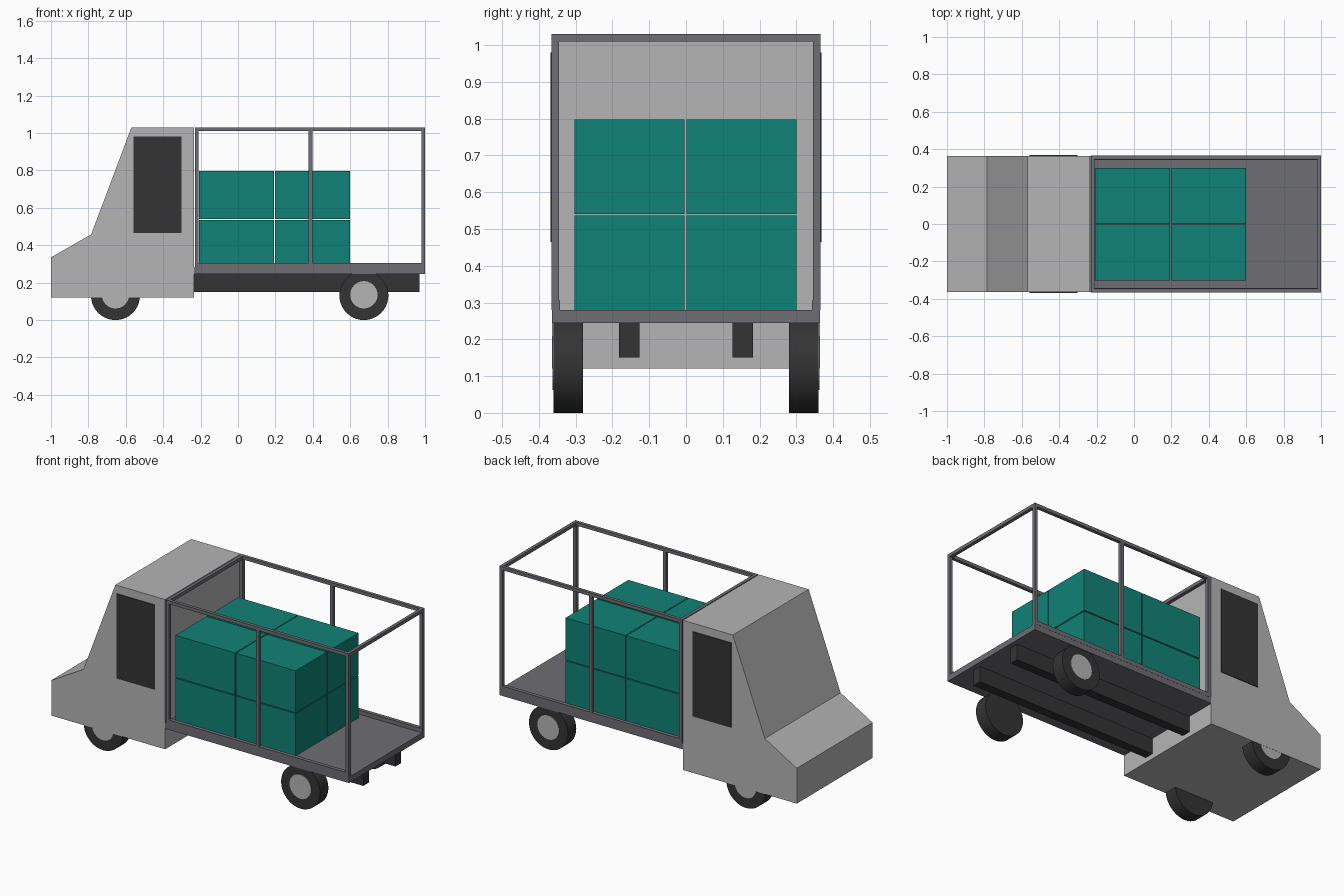
import bpy, bmesh, math
from mathutils import Matrix

if "Cube" in bpy.data.objects:
    bpy.data.objects.remove(bpy.data.objects["Cube"])


def material(name, rgb):
    m = bpy.data.materials.new(name)
    m.diffuse_color = (*rgb, 1)
    m.use_nodes = True
    m.node_tree.nodes["Principled BSDF"].inputs["Base Color"].default_value = m.diffuse_color
    return m


LIGHT = material("light grey", (0.46, 0.46, 0.465))
FRAME = material("steel grey", (0.155, 0.155, 0.175))
DARK = material("dark rubber", (0.034, 0.034, 0.034))
TEAL = material("teal", (0.005, 0.225, 0.18))


def finish(name, bm, mat):
    bmesh.ops.recalc_face_normals(bm, faces=bm.faces)
    me = bpy.data.meshes.new(name)
    bm.to_mesh(me)
    bm.free()
    me.materials.append(mat)
    ob = bpy.data.objects.new(name, me)
    bpy.context.collection.objects.link(ob)
    return ob


def box(name, x, y, z, mat):
    """Box from (min, max) pairs."""
    bm = bmesh.new()
    bmesh.ops.create_cube(bm, size=1)
    for v in bm.verts:
        for i, (lo, hi) in enumerate((x, y, z)):
            v.co[i] = lo if v.co[i] < 0 else hi
    return finish(name, bm, mat)


def disc(name, x, z, y0, y1, r, mat):
    """Cylinder lying along y."""
    bm = bmesh.new()
    bmesh.ops.create_cone(bm, cap_ends=True, segments=40, radius1=r, radius2=r,
                          depth=abs(y1 - y0),
                          matrix=Matrix.Translation((x, (y0 + y1) / 2, z))
                          @ Matrix.Rotation(math.pi / 2, 4, 'X'))
    for f in bm.faces:
        f.smooth = len(f.verts) == 4
    for e in bm.edges:
        e.smooth = all(len(f.verts) == 4 for f in e.link_faces)
    return finish(name, bm, mat)


# cab: side profile extruded across the width
profile = [(-1, 0.12), (-1, 0.335), (-0.785, 0.458), (-0.57, 1.03),
           (-0.235, 1.03), (-0.235, 0.12)]
bm = bmesh.new()
face = bm.faces.new([bm.verts.new((x, -0.364, z)) for x, z in profile])
new = bmesh.ops.extrude_face_region(bm, geom=[face])["geom"]
bmesh.ops.translate(bm, vec=(0, 0.728, 0),
                    verts=[g for g in new if isinstance(g, bmesh.types.BMVert)])
finish("cab", bm, LIGHT)

# load bed
box("bed", (-0.235, 1), (-0.364, 0.364), (0.245, 0.28), FRAME)

for side, s in (("right", -1), ("left", 1)):
    def span(a, b):
        return tuple(sorted((s * a, s * b)))

    # door window plate
    box(f"{side}_window", (-0.56, -0.302), span(0.362, 0.368), (0.465, 0.98), DARK)

    # cage: lower rail, upper rail and three posts
    box(f"{side}_lower_rail", (-0.23, 1), span(0.342, 0.365), (0.28, 0.305), FRAME)
    box(f"{side}_upper_rail", (-0.23, 1), span(0.345, 0.365), (1.01, 1.03), FRAME)
    for part, x in (("front", -0.22), ("middle", 0.387), ("rear", 0.99)):
        box(f"{side}_{part}_post", (x - 0.01, x + 0.01), span(0.345, 0.365),
            (0.28, 1.01), FRAME)

    # chassis beam under the bed
    box(f"{side}_chassis_beam", (-0.235, 0.97), span(0.127, 0.182), (0.15, 0.245), DARK)

    # wheels with hub plates
    for part, x in (("front", -0.655), ("rear", 0.673)):
        disc(f"{side}_{part}_tyre", x, 0.131, s * 0.28, s * 0.36, 0.131, DARK)
        disc(f"{side}_{part}_hub", x, 0.135, s * 0.356, s * 0.363, 0.073, LIGHT)

# cross bars on top of the cage
for part, x in (("front", -0.22), ("rear", 0.99)):
    box(f"{part}_cross_bar", (x - 0.01, x + 0.01), (-0.345, 0.345), (1.01, 1.03), FRAME)

# stacked cargo crates with narrow gaps
for i, x in enumerate(((-0.209, 0.193), (0.198, 0.6))):
    for j, y in enumerate(((-0.303, -0.004), (0.001, 0.3))):
        for k, z in enumerate(((0.28, 0.536), (0.541, 0.797))):
            box(f"crate_{i}{j}{k}", x, y, z, TEAL)
